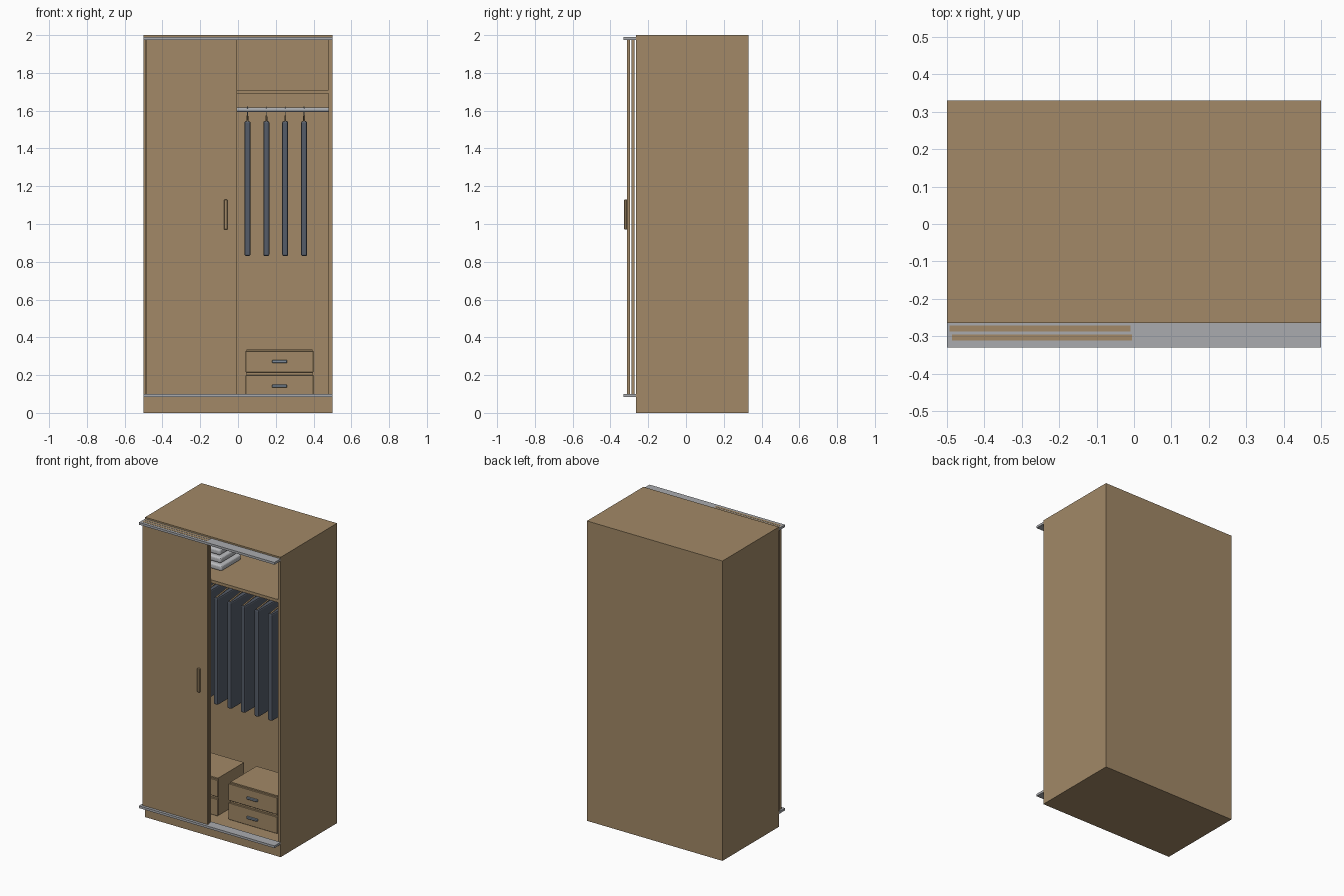
import bpy, math

if "Cube" in bpy.data.objects:
    bpy.data.objects.remove(bpy.data.objects["Cube"])


def material(name, rgb):
    m = bpy.data.materials.new(name)
    m.diffuse_color = (*rgb, 1)
    m.use_nodes = True
    m.node_tree.nodes["Principled BSDF"].inputs["Base Color"].default_value = m.diffuse_color
    return m


wood = material("wood", (0.36, 0.25, 0.135))
grey = material("track_grey", (0.40, 0.41, 0.43))
steel = material("steel", (0.22, 0.27, 0.33))
slate = material("slate_cloth", (0.09, 0.107, 0.14))
linen = material("light_cloth", (0.50, 0.51, 0.53))


def box(name, x, y, z, mat, bevel=0, segments=1):
    """Box from (min, max) pairs with an optional bevel."""
    r = [x, y, z]
    bpy.ops.mesh.primitive_cube_add(size=1, location=[(a + b) / 2 for a, b in r])
    o = bpy.context.object
    o.name = name
    o.scale = [b - a for a, b in r]
    bpy.ops.object.transform_apply(location=False, rotation=False, scale=True)
    o.data.materials.append(mat)
    if bevel:
        m = o.modifiers.new("Bevel", "BEVEL")
        m.width, m.segments = bevel, segments
    return o


def tube(name, points, radius, mat):
    """Round wire along a path."""
    cu = bpy.data.curves.new(name, "CURVE")
    cu.dimensions = "3D"
    cu.bevel_depth, cu.bevel_resolution, cu.use_fill_caps = radius, 2, True
    sp = cu.splines.new("POLY")
    sp.points.add(len(points) - 1)
    for p, co in zip(sp.points, points):
        p.co = (*co, 1)
    cu.materials.append(mat)
    o = bpy.data.objects.new(name, cu)
    bpy.context.collection.objects.link(o)
    return o


# Carcass
F, B, T = -0.265, 0.33, 0.02
box("left_side", (-0.5, -0.48), (F, B), (0, 2), wood)
box("right_side", (0.48, 0.5), (F, B), (0, 2), wood)
box("back_panel", (-0.48, 0.48), (B - T, B), (0, 2), wood)
box("top_panel", (-0.48, 0.48), (F, B - T), (1.98, 2), wood)
box("plinth_floor", (-0.48, 0.48), (F, B - T), (0, 0.085), wood)
box("upper_shelf", (-0.48, 0.48), (F + 0.005, B - T), (1.69, 1.71), wood)

# Sliding door tracks and the two doors, both slid to the left
for name, z in (("lower", 0.085), ("upper", 1.975)):
    box(name + "_track", (-0.5, 0.5), (-0.33, F), (z, z + 0.015), grey)
box("rear_door", (-0.493, -0.01), (-0.288, -0.272), (0.084, 1.991), wood)
box("front_door", (-0.487, -0.005), (-0.312, -0.296), (0.084, 1.991), wood)
box("door_handle", (-0.074, -0.056), (-0.327, -0.312), (0.97, 1.13), wood, 0.003)

# Hanging rail
RY, RZ = 0.03, 1.605
bpy.ops.mesh.primitive_cylinder_add(vertices=24, radius=0.012, depth=0.96,
                                    location=(0, RY, RZ), rotation=(0, math.pi / 2, 0))
rail = bpy.context.object
rail.name = "hanging_rail"
rail.data.materials.append(grey)
bpy.ops.object.shade_smooth_by_angle()

# Garments on hangers
for i in range(8):
    x = -0.35 + 0.1 * i
    box(f"garment_{i}", (x - 0.016, x + 0.016), (RY - 0.195, RY + 0.195),
        (0.83, 1.545), slate, 0.009, 2)
    tube(f"hanger_{i}", [(x, RY - 0.19, 1.545), (x, RY, 1.57), (x, RY + 0.19, 1.545)],
         0.005, wood)
    hook = [(x, RY, 1.565), (x, RY, 1.585)]
    hook += [(x, RY + 0.016 * math.sin(a), RZ - 0.016 * math.cos(a))
             for a in [math.pi * k / 6 for k in range(1, 9)]]
    tube(f"hook_{i}", hook, 0.002, steel)

# Drawers, two stacks of two
for side, cx in (("left", -0.22), ("right", 0.22)):
    box(side + "_drawer_case", (cx - 0.174, cx + 0.174), (-0.145, 0.13), (0.085, 0.335), wood)
    for level, z0, z1 in (("lower", 0.088, 0.2), ("upper", 0.215, 0.328)):
        n = f"{side}_{level}_drawer"
        box(n + "_front", (cx - 0.18, cx + 0.18), (-0.158, -0.145), (z0, z1), wood, 0.002)
        zc = 0.142 if level == "lower" else 0.272
        box(n + "_handle", (cx - 0.04, cx + 0.04), (-0.17, -0.158),
            (zc - 0.008, zc + 0.008), steel, 0.003)

# Folded linen stack on the shelf
for i in range(3):
    s = 0.02 * i
    box(f"folded_linen_{i}", (-0.33 + s, -0.03 - s), (-0.13 + s, 0.08 - s),
        (1.71 + 0.04 * i, 1.748 + 0.04 * i), linen, 0.012, 3)
